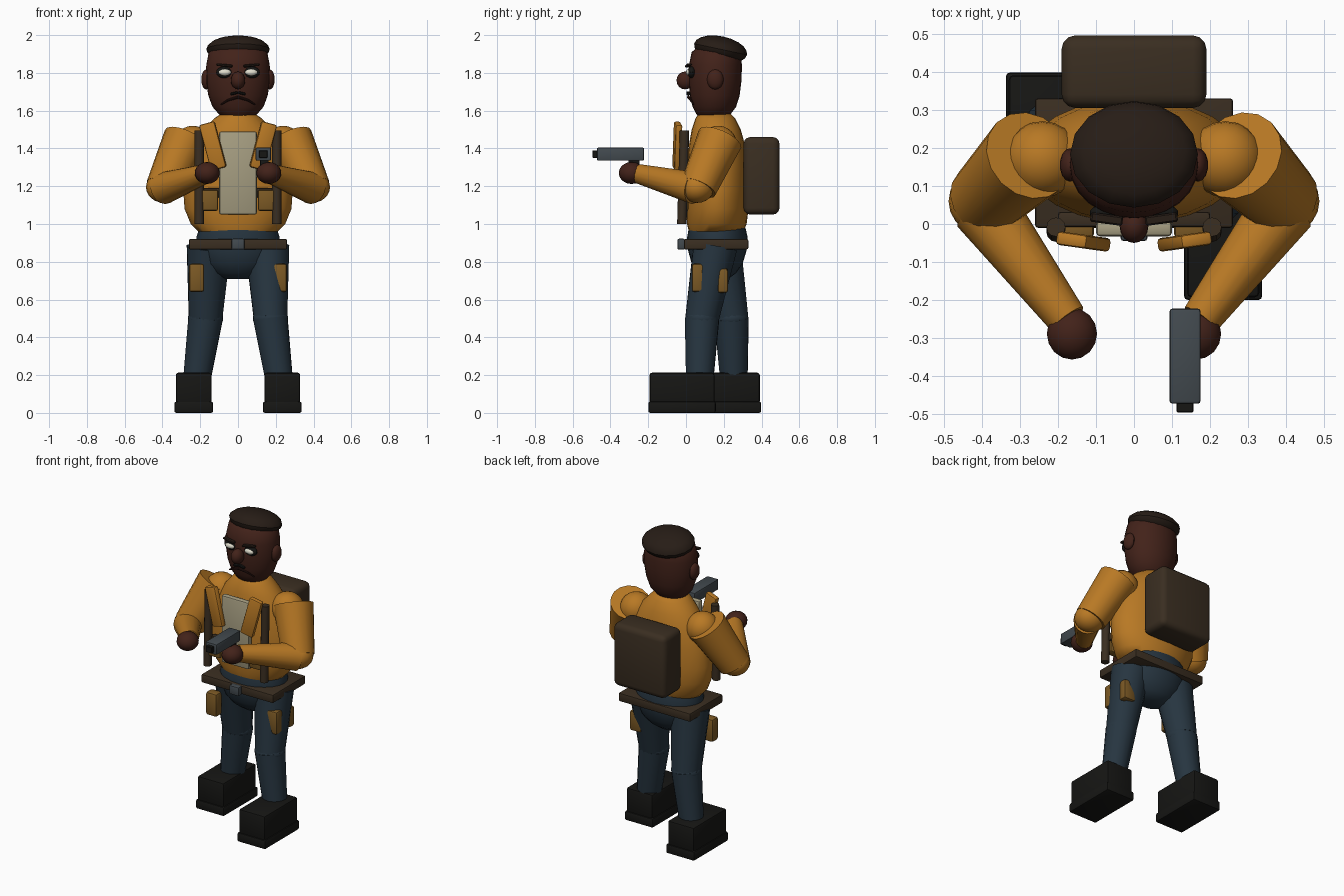
import bpy, bmesh
from math import radians, cos, sin, pi
from mathutils import Vector, Matrix, Euler

if "Cube" in bpy.data.objects:
    bpy.data.objects.remove(bpy.data.objects["Cube"])

COLORS = {
    "skin": (.055, .016, .010), "hair": (.020, .012, .008), "orange": (.48, .19, .018),
    "blue": (.020, .036, .052), "black": (.008, .008, .007), "brown": (.042, .027, .015),
    "tan": (.20, .10, .018), "cream": (.38, .34, .22), "steel": (.055, .068, .078),
    "white": (.75, .73, .62), "lip": (.025, .008, .006),
}
MATS = {}
for key, c in COLORS.items():
    MATS[key] = bpy.data.materials.new(key)
    MATS[key].diffuse_color = (*c, 1)


def finish(name, bm, color, matrix=None, angle=35):
    if matrix is not None:
        bm.transform(matrix)
    bmesh.ops.recalc_face_normals(bm, faces=bm.faces)
    me = bpy.data.meshes.new(name)
    bm.to_mesh(me)
    bm.free()
    for p in me.polygons:
        p.use_smooth = True
    me.set_sharp_from_angle(angle=radians(angle))
    me.materials.append(MATS[color])
    ob = bpy.data.objects.new(name, me)
    bpy.context.collection.objects.link(ob)
    return ob


def place(loc, rot=(0, 0, 0)):
    return Matrix.Translation(loc) @ Euler([radians(a) for a in rot]).to_matrix().to_4x4()


def box(name, loc, size, color, rot=(0, 0, 0), bevel=.008, segs=2):
    bm = bmesh.new()
    bmesh.ops.create_cube(bm, size=1)
    bm.transform(Matrix.Diagonal((*size, 1)))
    if bevel:
        bmesh.ops.bevel(bm, geom=bm.edges[:], offset=bevel, segments=segs,
                        affect='EDGES', profile=.5)
    return finish(name, bm, color, place(loc, rot))


def ball(name, loc, radii, color, rot=(0, 0, 0), u=20, v=12):
    bm = bmesh.new()
    bmesh.ops.create_uvsphere(bm, u_segments=u, v_segments=v, radius=1)
    bm.transform(Matrix.Diagonal((*radii, 1)))
    return finish(name, bm, color, place(loc, rot))


def limb(name, a, b, r1, r2, color, segs=16):
    a, b = Vector(a), Vector(b)
    bm = bmesh.new()
    bmesh.ops.create_cone(bm, cap_ends=True, segments=segs, radius1=r1, radius2=r2,
                          depth=(b - a).length)
    turn = (b - a).to_track_quat('Z', 'Y').to_matrix().to_4x4()
    return finish(name, bm, color, Matrix.Translation((a + b) / 2) @ turn)


def loft(name, rows, color, n=24):
    """rows of (z, radius x, centre y, radius y)"""
    bm = bmesh.new()
    rings = [[bm.verts.new((rx * cos(2 * pi * i / n), cy + ry * sin(2 * pi * i / n), z))
              for i in range(n)] for z, rx, cy, ry in rows]
    for lo, hi in zip(rings, rings[1:]):
        for i in range(n):
            j = (i + 1) % n
            bm.faces.new((lo[i], lo[j], hi[j], hi[i]))
    bm.faces.new(rings[0][::-1])
    bm.faces.new(rings[-1])
    return finish(name, bm, color, angle=50)


# Head and hair
loft("head", [(1.555, .06, .145, .06), (1.58, .10, .145, .09), (1.62, .135, .15, .115),
              (1.68, .157, .152, .132), (1.76, .17, .154, .14), (1.84, .168, .156, .14),
              (1.91, .155, .16, .13), (1.95, .11, .17, .09)], "skin")
ball("hair", (0, .183, 1.925), (.168, .143, .069), "hair", (-12, 0, 0), 16, 10)
ball("nose", (0, -.005, 1.76), (.038, .045, .047), "skin", u=16, v=10)

# Torso, neck and hips
loft("torso", [(.96, .21, .16, .145), (1.0, .25, .163, .158), (1.08, .283, .166, .165),
               (1.18, .29, .166, .165), (1.30, .272, .166, .16), (1.42, .23, .164, .148),
               (1.50, .18, .16, .13), (1.56, .125, .155, .105), (1.59, .08, .15, .08)], "orange")
loft("hips", [(.71, .07, .165, .06), (.74, .14, .165, .10), (.79, .19, .165, .135),
              (.86, .215, .166, .155), (.93, .22, .166, .16), (.98, .205, .165, .15)], "blue")

# Belt and buckle
box("belt", (0, .16, .893), (.52, .34, .055), "brown")
box("buckle", (0, -.025, .893), (.07, .04, .058), "steel")

# Chest plate and backpack
box("chest_plate", (0, -.013, 1.27), (.20, .04, .44), "cream", bevel=.012)
box("backpack", (0, .4, 1.255), (.38, .19, .41), "brown", bevel=.035, segs=3)
box("waist_band", (0, .012, 1.165), (.40, .04, .05), "brown")

for s, side in ((-1, "left"), (1, "right")):
    # Face
    ball(side + "_ear", (s * .168, .155, 1.765), (.027, .044, .053), "skin", u=14, v=8)
    ball(side + "_eye_socket", (s * .072, .03, 1.803), (.045, .022, .031), "black", u=14, v=8)
    ball(side + "_eye", (s * .07, .014, 1.803), (.032, .014, .017), "white", u=12, v=8)
    box(side + "_eyebrow", (s * .072, .013, 1.84), (.085, .025, .014), "hair",
        (0, s * -6, s * 8), .004, 1)
    box(side + "_moustache", (s * .02, .012, 1.692), (.04, .02, .014), "black",
        (0, s * 14, 0), .004, 1)
    limb(side + "_mouth", (0, .013, 1.672), (s * .055, .026, 1.655), .008, .006, "lip", 8)
    limb(side + "_mouth_corner", (s * .055, .026, 1.655), (s * .09, .04, 1.632), .006, .004, "lip", 8)

    # Arms and hands
    limb(side + "_upper_arm", (s * .275, .18, 1.45), (s * .392, .065, 1.19), .122, .098, "orange")
    ball(side + "_shoulder", (s * .24, .17, 1.42), (.10, .10, .10), "orange")
    ball(side + "_elbow", (s * .392, .06, 1.195), (.095, .09, .083), "orange")
    limb(side + "_forearm", (s * .395, .045, 1.19), (s * .175, -.25, 1.265), .086, .052, "orange")
    ball(side + "_hand", (s * .163, -.288, 1.27), (.066, .068, .058), "skin", u=16, v=10)

    # Vest straps and pouches
    limb(side + "_vest_strap", (s * .205, -.022, 1.0), (s * .205, -.008, 1.495), .025, .025, "brown", 12)
    box(side + "_shoulder_strap", (s * .133, -.046, 1.413), (.085, .036, .25), "orange",
        (0, s * 15, s * 8), .01)
    box(side + "_chest_pouch", (s * .148, -.012, 1.125), (.085, .05, .11), "tan", bevel=.01)

    # Legs: right one steps forward, left one trails
    hip = (s * .155, .165 - s * .01, .88)
    knee = (s * .172, .163 - s * .078, .50)
    ankle = (s * .216, .163 - s * .09, .19)
    limb(side + "_thigh", hip, knee, .118, .09, "blue")
    ball(side + "_knee", knee, (.094, .09, .06), "blue")
    limb(side + "_shin", knee, ankle, .092, .074, "blue")
    box(side + "_thigh_pouch", (s * .219, .063, .715), (.08, .065, .15), "tan", bevel=.014)
    box(side + "_side_pouch", (s * .215, .195, .70), (.085, .055, .13), "tan", bevel=.014)

    # Boots
    by = .099 - s * .12
    box(side + "_boot", (s * .234, by, .13), (.19, .343, .165), "black", bevel=.012)
    box(side + "_boot_sole", (s * .234, by, .03), (.205, .357, .06), "black", bevel=.01)

# Handgun in the right hand
box("gun_slide", (.134, -.347, 1.37), (.082, .25, .07), "steel")
box("gun_muzzle", (.134, -.48, 1.37), (.045, .03, .04), "black", bevel=.003, segs=1)
box("gun_grip", (.14, -.275, 1.30), (.045, .06, .11), "black", bevel=.006)

for m in bpy.data.materials:
    if m.users and not m.is_grease_pencil:
        m.use_nodes = True
        m.node_tree.nodes["Principled BSDF"].inputs["Base Color"].default_value = m.diffuse_color
